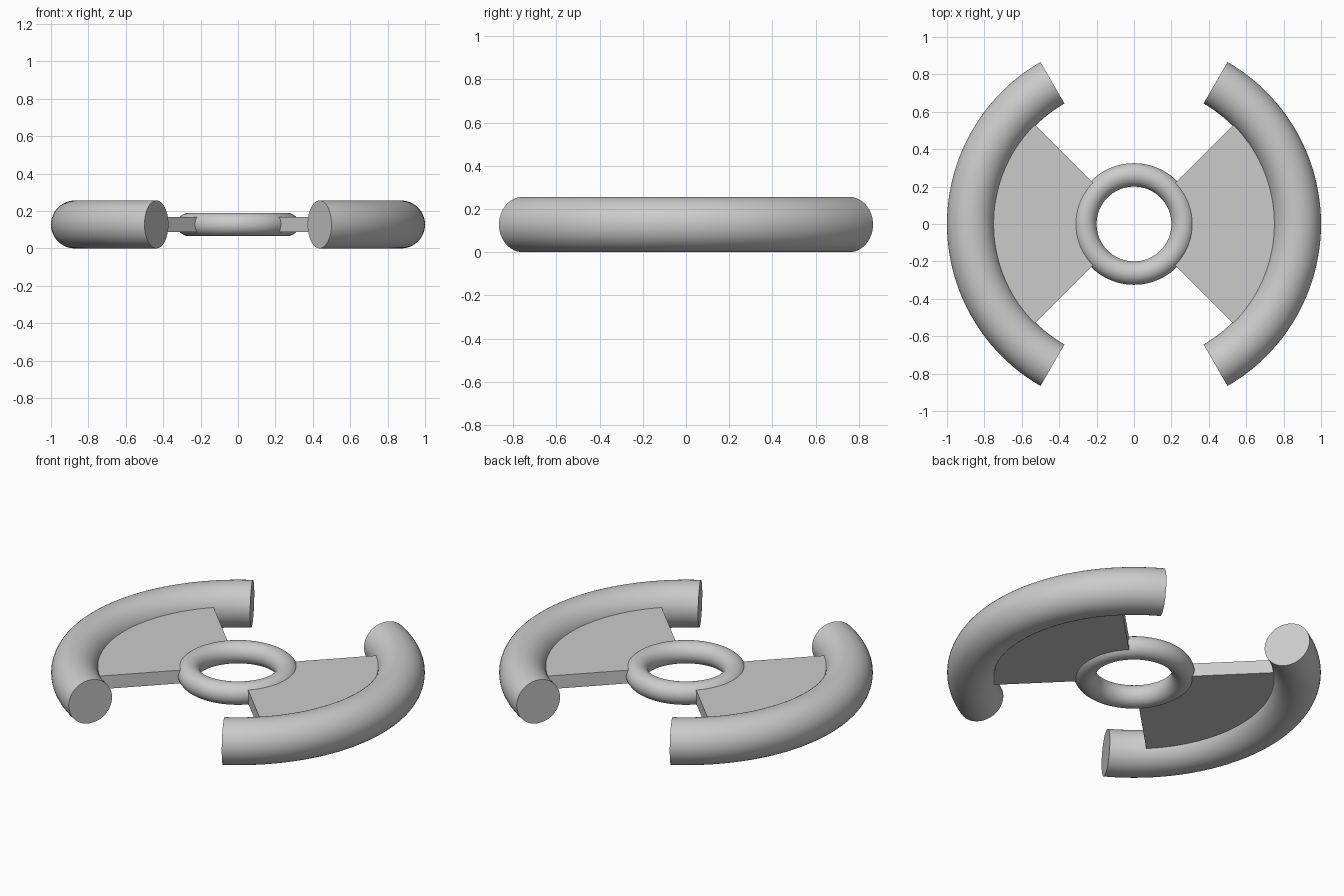
import bpy
import bmesh
import math

if "Cube" in bpy.data.objects:
    bpy.data.objects.remove(bpy.data.objects["Cube"])

MID_Z = 0.128


def make_object(name, bm):
    bmesh.ops.recalc_face_normals(bm, faces=bm.faces)
    mesh = bpy.data.meshes.new(name)
    bm.to_mesh(mesh)
    bm.free()
    obj = bpy.data.objects.new(name, mesh)
    bpy.context.collection.objects.link(obj)
    bpy.ops.object.select_all(action='DESELECT')
    obj.select_set(True)
    bpy.context.view_layer.objects.active = obj
    bpy.ops.object.shade_smooth_by_angle(angle=math.radians(30))
    return obj


def sweep(name, profile, start, end, steps):
    """Sweep a closed (radius, z) profile around the z axis, capping open ends."""
    closed = abs(end - start) >= 360
    bm = bmesh.new()
    rings = []
    for i in range(steps if closed else steps + 1):
        a = math.radians(start + (end - start) * i / steps)
        rings.append([bm.verts.new((r * math.cos(a), r * math.sin(a), z))
                      for r, z in profile])
    n = len(profile)
    for i in range(steps):
        a, b = rings[i], rings[(i + 1) % len(rings)]
        for j in range(n):
            k = (j + 1) % n
            bm.faces.new((a[j], b[j], b[k], a[k]))
    if not closed:
        bm.faces.new(rings[0])
        bm.faces.new(rings[-1])
    return make_object(name, bm)


def circle(major, minor, sides):
    return [(major + minor * math.cos(math.tau * i / sides),
             MID_Z + minor * math.sin(math.tau * i / sides)) for i in range(sides)]


# Central ring
sweep("hub_ring", circle(0.2625, 0.0625, 40), 0, 360, 96)

# Curved grips and the flat wedge webs joining them to the ring
web = [(0.27, MID_Z - 0.039), (0.80, MID_Z - 0.039),
       (0.80, MID_Z + 0.039), (0.27, MID_Z + 0.039)]
for side, centre in (("right", 0), ("left", 180)):
    sweep(side + "_grip", circle(0.872, 0.128, 48), centre - 60, centre + 60, 48)
    sweep(side + "_web", web, centre - 45, centre + 45, 36)
